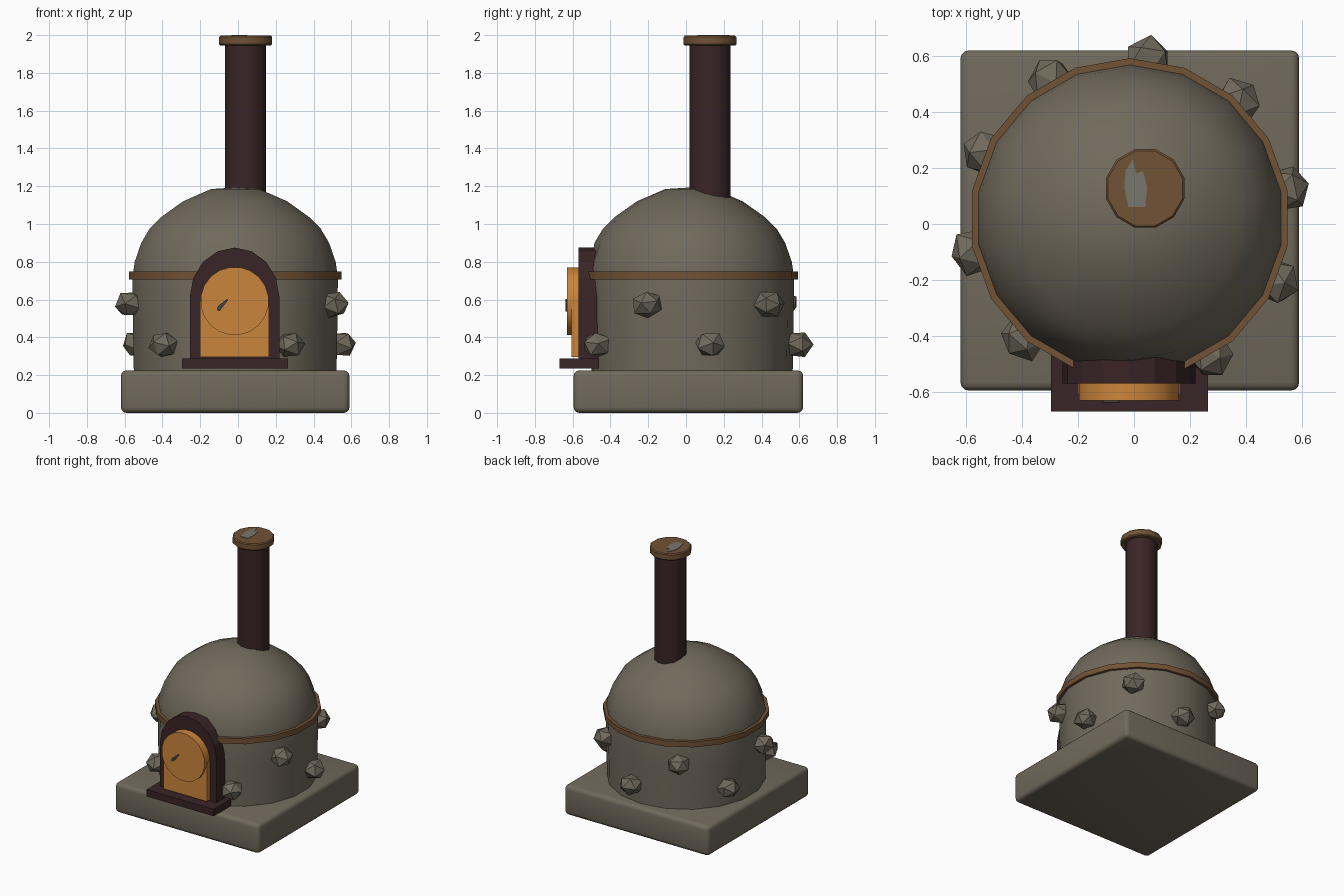
import bpy, bmesh, math, random
from mathutils import Vector, Matrix

random.seed(4)
if "Cube" in bpy.data.objects:
    bpy.data.objects.remove(bpy.data.objects["Cube"])


def material(name, rgb):
    m = bpy.data.materials.new(name)
    m.use_nodes = True
    m.diffuse_color = (*rgb, 1)
    bsdf = next(n for n in m.node_tree.nodes if n.type == 'BSDF_PRINCIPLED')
    bsdf.inputs["Base Color"].default_value = (*rgb, 1)
    bsdf.inputs["Roughness"].default_value = 0.8
    return m


STONE = material("stone", (0.165, 0.143, 0.106))
IRON = material("dark iron", (0.042, 0.018, 0.019))
BRONZE = material("bronze", (0.165, 0.085, 0.036))
ORANGE = material("orange door", (0.60, 0.235, 0.045))
WORN = material("worn metal", (0.19, 0.18, 0.155))
STEEL = material("handle steel", (0.06, 0.06, 0.052))


def finish(name, bm, mat, smooth=None):
    bmesh.ops.recalc_face_normals(bm, faces=bm.faces)
    me = bpy.data.meshes.new(name)
    bm.to_mesh(me)
    bm.free()
    me.materials.append(mat)
    ob = bpy.data.objects.new(name, me)
    bpy.context.collection.objects.link(ob)
    if smooth:
        bpy.ops.object.select_all(action='DESELECT')
        ob.select_set(True)
        bpy.context.view_layer.objects.active = ob
        bpy.ops.object.shade_smooth_by_angle(angle=math.radians(smooth))
    return ob


def box(name, lo, hi, mat, bevel=0, segments=1):
    lo, hi = Vector(lo), Vector(hi)
    bm = bmesh.new()
    bmesh.ops.create_cube(bm, size=1, matrix=Matrix.Translation((lo + hi) / 2)
                          @ Matrix.Diagonal((*(hi - lo), 1)))
    if bevel:
        bmesh.ops.bevel(bm, geom=bm.edges[:], offset=bevel, segments=segments,
                        profile=0.5, affect='EDGES')
    return finish(name, bm, mat, 40)


def lathe(bm, profile, sides, centre, closed=False):
    """Revolve (radius, z) points around a vertical axis."""
    rings = []
    for r, z in profile:
        rings.append([bm.verts.new((centre[0] + r * math.cos(a), centre[1] + r * math.sin(a), z))
                      for a in (math.tau * (i + 0.5) / sides for i in range(sides))])
    pairs = list(zip(rings, rings[1:]))
    if closed:
        pairs.append((rings[-1], rings[0]))
    else:
        bm.faces.new(rings[0])
        bm.faces.new(rings[-1])
    for a, b in pairs:
        for i in range(sides):
            j = (i + 1) % sides
            bm.faces.new((a[i], a[j], b[j], b[i]))


def extrude_y(name, outline, front, back, mat, smooth=None):
    """Extrude an (x, z) outline along y."""
    bm = bmesh.new()
    face = bm.faces.new([bm.verts.new((x, front, z)) for x, z in outline])
    ext = bmesh.ops.extrude_face_region(bm, geom=[face])
    verts = [v for v in ext["geom"] if isinstance(v, bmesh.types.BMVert)]
    bmesh.ops.translate(bm, verts=verts, vec=(0, back - front, 0))
    return finish(name, bm, mat, smooth)


def arc(cx, cz, rx, rz, start, end, n):
    angles = (math.radians(start + (end - start) * i / n) for i in range(n + 1))
    return [(cx + rx * math.cos(a), cz + rz * math.sin(a)) for a in angles]


CENTRE = (-0.015, 0.02)
SIDES = 18

# Stone plinth
box("base_slab", (-0.62, -0.595, 0), (0.59, 0.62, 0.225), STONE, 0.03, 3)

# Drum and dome in one skin, flattened behind the door
bm = bmesh.new()
lathe(bm, [(0.545, 0.225), (0.55, 0.5), (0.552, 0.72), (0.54, 0.80), (0.505, 0.90),
           (0.46, 0.975), (0.40, 1.035), (0.28, 1.12), (0.13, 1.185), (0.02, 1.192)],
      SIDES, CENTRE)
for v in bm.verts:
    v.co.y = max(v.co.y, -0.5)
finish("oven_body", bm, STONE, 50)

# Bronze band round the drum
bm = bmesh.new()
lathe(bm, [(0.53, 0.707), (0.572, 0.707), (0.572, 0.748), (0.53, 0.748)], SIDES, CENTRE, True)
for v in bm.verts:
    v.co.y = max(v.co.y, -0.52)
finish("band", bm, BRONZE, 30)

# Chimney pipe, cap and the worn patch on the cap
FLUE = (0.04, 0.127)
bm = bmesh.new()
lathe(bm, [(0.112, 1.05), (0.112, 1.96)], 12, FLUE)
finish("chimney_pipe", bm, IRON, 40)
bm = bmesh.new()
lathe(bm, [(0.138, 1.945), (0.145, 1.952), (0.145, 1.99), (0.138, 1.997)], 12, FLUE)
finish("chimney_cap", bm, BRONZE, 40)
bm = bmesh.new()
patch = [(-0.02, 0.06), (0.04, 0.06), (0.047, 0.13), (0.032, 0.19), (0.01, 0.18),
         (-0.005, 0.23), (-0.03, 0.19), (-0.035, 0.13)]
top = bm.faces.new([bm.verts.new((x, y, 2.0)) for x, y in patch])
ext = bmesh.ops.extrude_face_region(bm, geom=[top])
bmesh.ops.translate(bm, vec=(0, 0, -0.005),
                    verts=[v for v in ext["geom"] if isinstance(v, bmesh.types.BMVert)])
finish("cap_worn_patch", bm, WORN)

# Door surround and sill
MID = -0.018
surround = [(MID - 0.237, 0.27), (MID + 0.237, 0.27)] + arc(MID, 0.615, 0.237, 0.26, 0, 180, 8)
extrude_y("door_frame", surround, -0.57, -0.46, IRON)
box("door_sill", (-0.297, -0.67, 0.235), (0.265, -0.46, 0.287), IRON)

# Door: lower panel with a round plate forming the arched top
box("door_panel", (MID - 0.182, -0.607, 0.295), (MID + 0.182, -0.565, 0.592), ORANGE)
extrude_y("door_round", arc(MID, 0.592, 0.181, 0.181, 9, 351, 19), -0.63, -0.565, ORANGE, 30)

# Slanted tapered handle
extrude_y("door_handle", [(-0.112, 0.545), (-0.098, 0.538), (-0.052, 0.598), (-0.058, 0.603),
                          (-0.105, 0.566)], -0.638, -0.62, STEEL)

# Faceted stones set round the drum in two alternating heights, none at the door
for i in range(10):
    if i == 7:
        continue
    angle = math.radians(11 + 36.2 * i)
    z = 0.575 if i % 2 else 0.362
    bm = bmesh.new()
    bmesh.ops.create_icosphere(bm, subdivisions=1, radius=0.085)
    for v in bm.verts:
        v.co *= random.uniform(0.92, 1.08)
    place = (Matrix.Translation((CENTRE[0] + 0.57 * math.cos(angle),
                                 CENTRE[1] + 0.57 * math.sin(angle), z))
             @ Matrix.Rotation(angle, 4, 'Z') @ Matrix.Diagonal((1, 1, 0.85, 1))
             @ Matrix.Rotation(math.radians(90 + random.uniform(-12, 12)), 4, 'Y')
             @ Matrix.Rotation(random.uniform(0, 0.6), 4, 'Z'))
    bmesh.ops.transform(bm, matrix=place, verts=bm.verts)
    finish("wall_stone_%d" % (i + 1), bm, STONE)
